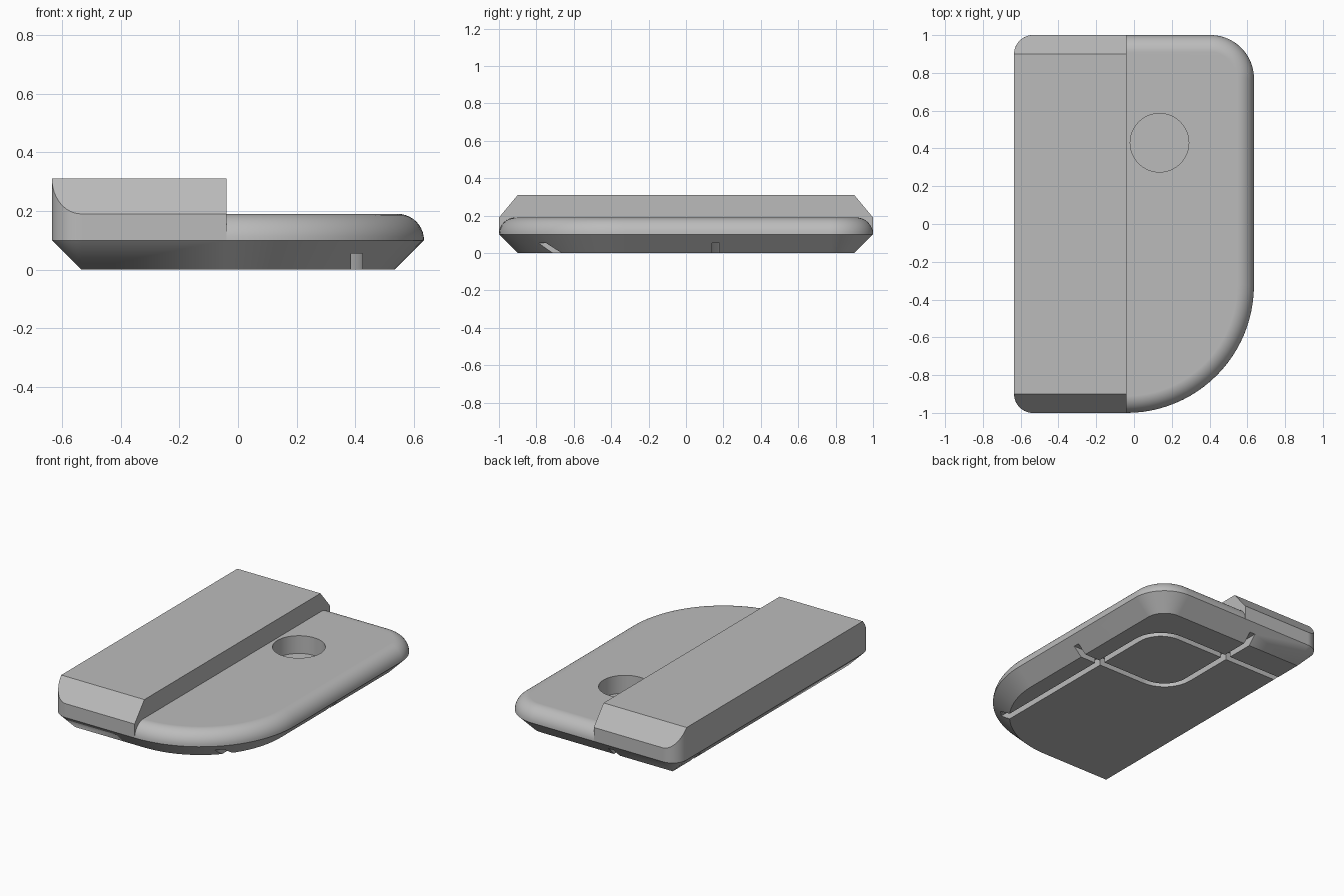
import bpy, bmesh
from math import sin, cos, pi
from mathutils import Vector

cube = bpy.data.objects.get("Cube")
if cube:
    bpy.data.objects.remove(cube, do_unlink=True)

grey = bpy.data.materials.new("plain grey")
grey.use_nodes = True
grey.diffuse_color = (0.5, 0.5, 0.5, 1)
grey.node_tree.nodes["Principled BSDF"].inputs["Base Color"].default_value = (0.5, 0.5, 0.5, 1)


def outline(x0, y0, x1, y1, radii, inset=0.0, steps=20):
    """Counter-clockwise rounded rectangle, offset inwards by inset."""
    points = []
    corners = [(x0, y0, 1, 1), (x1, y0, -1, 1), (x1, y1, -1, -1), (x0, y1, 1, -1)]
    for i, (x, y, sx, sy) in enumerate(corners):
        r = radii[i]
        for s in range(steps + 1):
            a = pi + i * pi / 2 + s / steps * pi / 2
            rr = max(r - inset, 0)
            d = max(r, inset)
            points.append((x + sx * d + rr * cos(a), y + sy * d + rr * sin(a)))
    return points


def loft(name, rings, closed=False):
    """Skin between (points, z) rings; cap the ends unless closed."""
    bm = bmesh.new()
    loops = [[bm.verts.new((x, y, z)) for x, y in pts] for pts, z in rings]
    pairs = list(zip(loops, loops[1:]))
    if closed:
        pairs.append((loops[-1], loops[0]))
    else:
        bm.faces.new(loops[0][::-1])
        bm.faces.new(loops[-1])
    for low, high in pairs:
        for i in range(len(low)):
            j = (i + 1) % len(low)
            bm.faces.new((low[i], low[j], high[j], high[i]))
    bmesh.ops.remove_doubles(bm, verts=bm.verts, dist=0.0001)
    bmesh.ops.recalc_face_normals(bm, faces=bm.faces)
    mesh = bpy.data.meshes.new(name)
    bm.to_mesh(mesh)
    bm.free()
    obj = bpy.data.objects.new(name, mesh)
    bpy.context.collection.objects.link(obj)
    mesh.materials.append(grey)
    return obj


def activate(obj):
    bpy.ops.object.select_all(action="DESELECT")
    obj.select_set(True)
    bpy.context.view_layer.objects.active = obj


def cut(target, cutter):
    cutter.hide_render = True
    mod = target.modifiers.new("cut", "BOOLEAN")
    mod.operation = "DIFFERENCE"
    mod.solver = "EXACT"
    mod.object = cutter
    activate(target)
    bpy.ops.object.modifier_apply(modifier=mod.name)
    bpy.data.objects.remove(cutter, do_unlink=True)


def finish(obj):
    activate(obj)
    bpy.ops.object.shade_smooth_by_angle(angle=pi / 6)
    mod = obj.modifiers.new("even shading", "WEIGHTED_NORMAL")
    mod.keep_sharp = True


W, L = 0.635, 1.0
STEP = -0.04
MID, TOP = 0.10, 0.19
sharp = (0, 0, 0, 0)

# Base plate: chamfered underside, rounded upper rim
body_radii = (0.1, 0.675, 0.23, 0.1)
profile = [(0.1, 0)]
fillet = TOP - MID
for k in range(11):
    a = k / 10 * pi / 2
    profile.append((fillet * (1 - cos(a)), MID + fillet * sin(a)))
body = loft("base_plate", [(outline(-W, -L, W, L, body_radii, i, 24), z) for i, z in profile])

# Round pocket in the top
hx, hy, hr = 0.135, 0.43, 0.155
circle = outline(hx - hr, hy - hr, hx + hr, hy + hr, (hr,) * 4, 0, 16)
cut(body, loft("pocket_cutter", [(circle, 0.075), (circle, 0.4)]))

# Cable grooves underneath: a looped channel with four straight exits
half, g, depth = 0.27, 0.02, 0.055
x0, x1, y0, y1 = hx - half, hx + half, hy - half, hy + half
loop_radii = (0.18, 0.02, 0.18, 0.02)
outer = outline(x0, y0, x1, y1, loop_radii, -g, 10)
inner = outline(x0, y0, x1, y1, loop_radii, g, 10)
cut(body, loft("loop_cutter", [(outer, -0.1), (outer, depth), (inner, depth), (inner, -0.1)], True))
exits = [(x1 - g, -1.1, x1 + g, y0), (x1, y0 - g, 0.8, y0 + g),
         (x0 - g, y1, x0 + g, 1.1), (-0.8, y1 - g, x0, y1 + g)]
for box in exits:
    rect = outline(*box, sharp, 0, 1)
    cut(body, loft("groove_cutter", [(rect, -0.1), (rect, depth)]))
finish(body)

# Raised block with sloped ends
plan = outline(-W, -L, STEP, L, (0.1, 0, 0, 0.1), 0, 12)
block = loft("raised_block", [(plan, MID), (plan, 0.31)])
bm = bmesh.new()
bm.from_mesh(block.data)
for side in (-1, 1):
    res = bmesh.ops.bisect_plane(bm, geom=bm.verts[:] + bm.edges[:] + bm.faces[:], dist=0.00001,
                                 plane_co=Vector((0, side * 0.9, 0.31)),
                                 plane_no=Vector((0, side * 0.12, 0.1)), clear_outer=True)
    edges = [e for e in res["geom_cut"] if isinstance(e, bmesh.types.BMEdge)]
    bmesh.ops.holes_fill(bm, edges=edges, sides=0)
bmesh.ops.recalc_face_normals(bm, faces=bm.faces)
bm.to_mesh(block.data)
bm.free()
finish(block)
